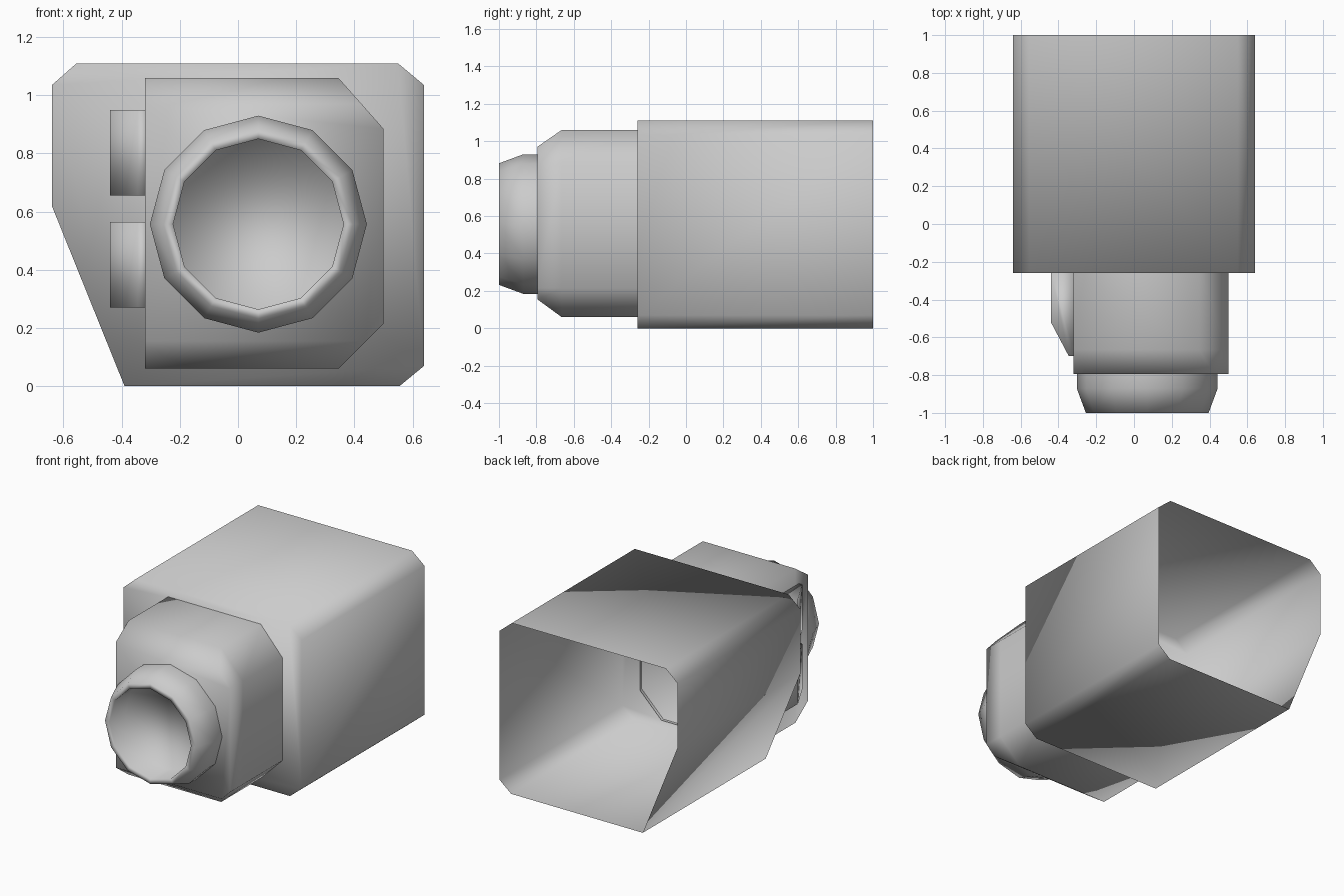
import bpy
import bmesh
from math import cos, sin, tau

cube = bpy.data.objects.get("Cube")
if cube:
    bpy.data.objects.remove(cube, do_unlink=True)

grey = bpy.data.materials.new("plain_grey")
grey.use_nodes = True
grey.diffuse_color = (0.6, 0.6, 0.6, 1)
grey.node_tree.nodes["Principled BSDF"].inputs["Base Color"].default_value = (0.6, 0.6, 0.6, 1)


def loft(name, rings, cap_start=False, cap_end=True):
    """Bridge equal-length rings of points, with optional end caps."""
    bm = bmesh.new()
    loops = [[bm.verts.new(p) for p in ring] for ring in rings]
    for a, b in zip(loops, loops[1:]):
        n = len(a)
        for i in range(n):
            j = (i + 1) % n
            bm.faces.new((a[i], a[j], b[j], b[i]))
    if cap_start:
        bm.faces.new(loops[0])
    if cap_end:
        bm.faces.new(loops[-1])
    bmesh.ops.recalc_face_normals(bm, faces=bm.faces)
    for f in bm.faces:
        f.smooth = True
    mesh = bpy.data.meshes.new(name)
    bm.to_mesh(mesh)
    bm.free()
    mesh.materials.append(grey)
    obj = bpy.data.objects.new(name, mesh)
    bpy.context.collection.objects.link(obj)
    return obj


def at_depth(profile, y):
    return [(x, y, z) for x, z in profile]


# Main shell: chamfered tube, open at the back
shell = [(-0.64, 0.62), (-0.64, 1.035), (-0.555, 1.11), (0.55, 1.11),
         (0.64, 1.035), (0.64, 0.07), (0.555, 0), (-0.39, 0)]
loft("main_shell", [at_depth(shell, 1), at_depth(shell, -0.26)])

# Front housing: chamfered on one side, top and bottom slope in at the front
housing = [(-0.32, 0.06), (-0.32, 1.06), (0.345, 1.06),
           (0.5, 0.885), (0.5, 0.215), (0.345, 0.06)]
housing_front = [(-0.32, 0.155), (-0.32, 0.97), (0.425, 0.97),
                 (0.5, 0.885), (0.5, 0.215), (0.44, 0.155)]
loft("front_housing", [at_depth(housing, -0.24), at_depth(housing, -0.665),
                       at_depth(housing_front, -0.795)])


# Lens barrel: twelve-sided, tapered rim and a recessed floor
def circle(radius, y, sides=12):
    return [(0.07 + radius * cos(tau * i / sides), y,
             0.557 + radius * sin(tau * i / sides)) for i in range(sides)]


barrel = [(0.373, -0.785), (0.373, -0.87), (0.325, -1), (0.293, -1), (0.293, -0.84)]
loft("lens_barrel", [circle(r, y) for r, y in barrel])

# Two side blocks with a slanted front
block = [(-0.31, -0.25), (-0.44, -0.25), (-0.44, -0.52), (-0.345, -0.7), (-0.31, -0.7)]
for name, low, high in (("lower_side_block", 0.27, 0.565),
                        ("upper_side_block", 0.655, 0.95)):
    loft(name, [[(x, y, z) for x, y in block] for z in (low, high)], cap_start=True)
